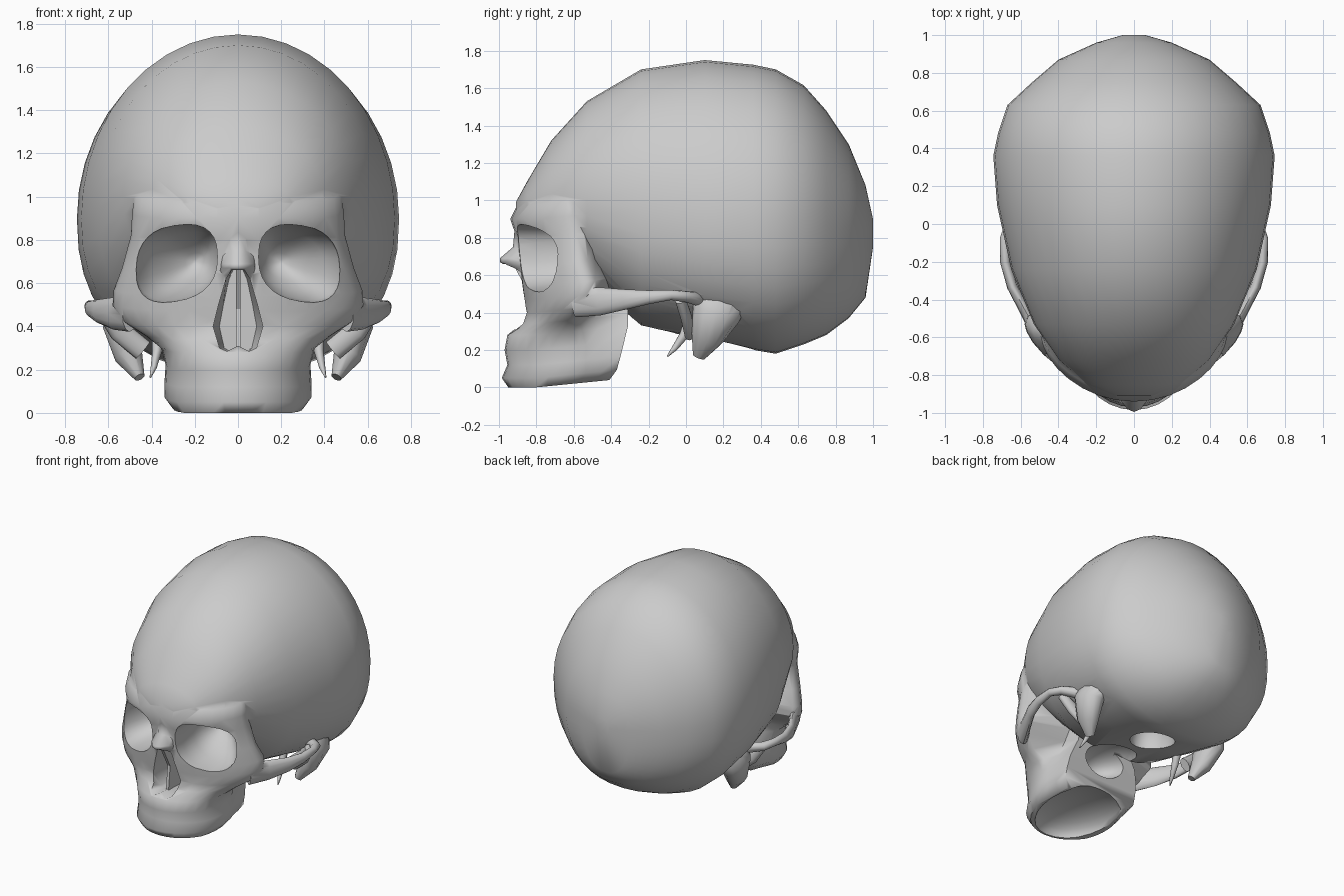
import bpy, bmesh
from math import sin, cos, pi, radians
from mathutils import Vector, Matrix

cube = bpy.data.objects.get("Cube")
if cube:
    bpy.data.objects.remove(cube, do_unlink=True)


def make(name, bm):
    bmesh.ops.recalc_face_normals(bm, faces=bm.faces)
    mesh = bpy.data.meshes.new(name)
    bm.to_mesh(mesh)
    bm.free()
    obj = bpy.data.objects.new(name, mesh)
    bpy.context.collection.objects.link(obj)
    return obj


def skin(name, rings):
    """Close a series of equal rings into a capped solid."""
    bm = bmesh.new()
    loops = [[bm.verts.new(p) for p in ring] for ring in rings]
    n = len(loops[0])
    for a, b in zip(loops, loops[1:]):
        for i in range(n):
            j = (i + 1) % n
            bm.faces.new((a[i], a[j], b[j], b[i]))
    bm.faces.new(loops[0])
    bm.faces.new(loops[-1])
    return make(name, bm)


def mirrored(half):
    """Complete a half outline that starts on the centre line."""
    return half + [(-x, v) for x, v in reversed(half[1:])]


def sweep(name, path, side=1, n=12):
    """Tube through (x, y, z, half width, half height) points."""
    pts = [Vector((side * p[0], p[1], p[2])) for p in path]
    steep = abs((pts[-1] - pts[0]).normalized().z) > 0.6
    ref = Vector((0, 1, 0)) if steep else Vector((0, 0, 1))
    rings = []
    for i, p in enumerate(pts):
        t = (pts[min(i + 1, len(pts) - 1)] - pts[max(i - 1, 0)]).normalized()
        u = t.cross(ref).normalized()
        v = u.cross(t)
        a, b = path[i][3:]
        rings.append([p + u * a * cos(2 * pi * k / n) + v * b * sin(2 * pi * k / n)
                      for k in range(n)])
    return skin(name, rings)


def power(value, exponent):
    return abs(value) ** exponent * (1 if value >= 0 else -1)


def ellipsoid(name, centre, radii):
    bm = bmesh.new()
    m = Matrix.Translation(centre) @ Matrix.Diagonal((*radii, 1))
    bmesh.ops.create_uvsphere(bm, u_segments=24, v_segments=14, radius=1, matrix=m)
    return make(name, bm)


def smooth(obj, angle=60):
    bpy.ops.object.select_all(action='DESELECT')
    obj.select_set(True)
    bpy.context.view_layer.objects.active = obj
    bpy.ops.object.shade_smooth_by_angle(angle=radians(angle))


# Braincase: y, top, bottom, half width, height of widest point
CRANIUM = [
    (-.91, .99, .87, .1, .93), (-.85, 1.1, .82, .25, .95),
    (-.72, 1.32, .76, .40, .98), (-.53, 1.53, .6, .53, 1),
    (-.24, 1.7, .32, .65, .95), (.1, 1.75, .26, .725, .9),
    (.36, 1.725, .2, .745, .9), (.48, 1.7, .18, .72, .9),
    (.63, 1.615, .23, .67, .9), (.75, 1.48, .28, .54, .88),
    (.87, 1.3, .37, .4, .86), (.96, 1.08, .48, .2, .85),
    (1, .9, .75, .06, .84),
]
rings = []
for y, top, bottom, w, mid in CRANIUM:
    ring = []
    for k in range(40):
        c, s = cos(pi * k / 20), sin(pi * k / 20)
        if s >= 0:
            ring.append((w * c, y, mid + (top - mid) * s))
        else:
            ring.append((w * power(c, .85), y, mid + (mid - bottom) * power(s, .85)))
    rings.append(ring)
skull = skin("skull", rings)

# Face and upper jaw: z, front y, outer x, outer y, rear half width, rear y
FACE = [
    (0, -.95, .3, -.62, .27, -.41), (.05, -.985, .34, -.58, .32, -.37),
    (.12, -.955, .34, -.58, .32, -.35), (.2, -.97, .335, -.58, .31, -.33),
    (.28, -.955, .355, -.6, .28, -.31), (.34, -.88, .43, -.62, .25, -.31),
    (.4, -.86, .53, -.58, .24, -.31), (.47, -.87, .58, -.53, .24, -.3),
    (.54, -.88, .575, -.53, .27, -.3), (.65, -.89, .535, -.57, .31, -.3),
    (.8, -.905, .495, -.59, .36, -.3), (.9, -.94, .49, -.61, .42, -.3),
    (.98, -.9, .48, -.6, .43, -.3), (1.08, -.78, .4, -.52, .36, -.3),
]
rings = []
for z, front, xo, yo, xb, yb in FACE:
    flat = 1 if z < .3 else 1.3
    half = [(xo * sin(k * pi / 16), yo + (front - yo) * power(cos(k * pi / 16), flat))
            for k in range(9)]
    half += [(xo * .97, yo + .045), (xb, yo + .13), (xb * .95, yb)]
    rings.append([(x, y, z + .1 * max(0, y + .8)) for x, y in mirrored(half)])
bones = [skin("face", rings)]

# Nasal bones and nose rim: z, front y, half width of the base
NOSE = [(.37, -.84, .13), (.45, -.86, .13), (.58, -.905, .12), (.635, -.94, .11),
        (.67, -.995, .1), (.69, -.995, .095), (.75, -.925, .09), (.86, -.915, .1),
        (.9, -.86, .1)]
bones.append(skin("nose_bridge", [
    [(x, y, z) for x, y in mirrored([(0, f), (.035, f + .015), (.07, f + .06),
                                     (w, -.78), (w, -.7)])]
    for z, f, w in NOSE]))

openings = []
for side in (-1, 1):
    bones.append(sweep("cheek_arch", [
        (.5, -.59, .455, .04, .08), (.575, -.46, .46, .03, .075),
        (.645, -.33, .47, .028, .055), (.682, -.2, .482, .027, .037),
        (.684, -.08, .494, .027, .027), (.65, 0, .485, .035, .03),
        (.53, .08, .47, .04, .04)], side))
    bones.append(sweep("arch_root_ridge", [
        (.62, -.03, .47, .035, .03), (.55, 0, .38, .05, .03),
        (.44, .02, .29, .05, .03)], side))
    bones.append(sweep("mastoid", [
        (.49, .2, .52, .07, .15), (.535, .16, .39, .09, .13),
        (.505, .11, .26, .065, .085), (.455, .07, .165, .025, .035)], side))

    # Eye socket, narrowing backward and inward
    rings = []
    for y, cx, cz, scale in ((-1.1, .3, .69, 1.02), (-.8, .295, .69, 1),
                             (-.66, .275, .695, .95), (-.57, .245, .7, .75),
                             (-.49, .22, .7, .48), (-.44, .2, .7, .22), (-.425, .2, .7, .05)):
        ring = []
        for k in range(28):
            c, s = cos(pi * k / 14), sin(pi * k / 14)
            u, v = power(c, .8) * .2, power(s, .8) * .175
            ring.append((side * (cx + u * scale), y, cz + (v - .16 * u) * scale))
        rings.append(ring)
    openings.append(skin("eye_socket_cutter", rings))

# Pear-shaped nasal opening
pear = [(0, .31), (.05, .285), (.085, .3), (.115, .4), (.09, .5), (.055, .62), (.03, .66)]
openings.append(skin("nose_cutter", [[(x * s, y, z) for x, z in mirrored(pear)]
                                     for y, s in ((-1.1, 1), (-.8, 1), (-.58, .75))]))

# Palate, rear nasal passage and spinal opening
openings.append(ellipsoid("palate_cutter", (0, -.57, -.01), (.275, .37, .14)))
openings.append(ellipsoid("passage_cutter", (0, -.27, .3), (.17, .22, .11)))
openings.append(ellipsoid("spinal_cutter", (0, .2, .26), (.14, .18, .22)))

# Join the bones, then carve the openings
helpers = [(b, 'UNION') for b in bones] + [(o, 'DIFFERENCE') for o in openings]
for helper, operation in helpers:
    helper.hide_render = True
    mod = skull.modifiers.new(helper.name, 'BOOLEAN')
    mod.operation = operation
    mod.solver = 'EXACT'
    mod.object = helper
graph = bpy.context.evaluated_depsgraph_get()
result = bpy.data.meshes.new_from_object(skull.evaluated_get(graph))
skull.modifiers.clear()
skull.data = result
for helper, operation in helpers:
    bpy.data.objects.remove(helper, do_unlink=True)
smooth(skull)

# Nasal septum
profile = ((-.85, .3), (-.55, .3), (-.55, .67), (-.93, .67), (-.83, .48))
skin("nasal_septum", [[(x, y, z) for y, z in profile] for x in (-.01, .012)])

# Styloid spines
for name, side in (("left", 1), ("right", -1)):
    smooth(sweep(name + "_styloid_spine", [
        (.37, .02, .36, .03, .03), (.375, -.01, .28, .022, .025),
        (.39, -.06, .21, .014, .016), (.405, -.1, .165, .004, .004)], side, 8))
